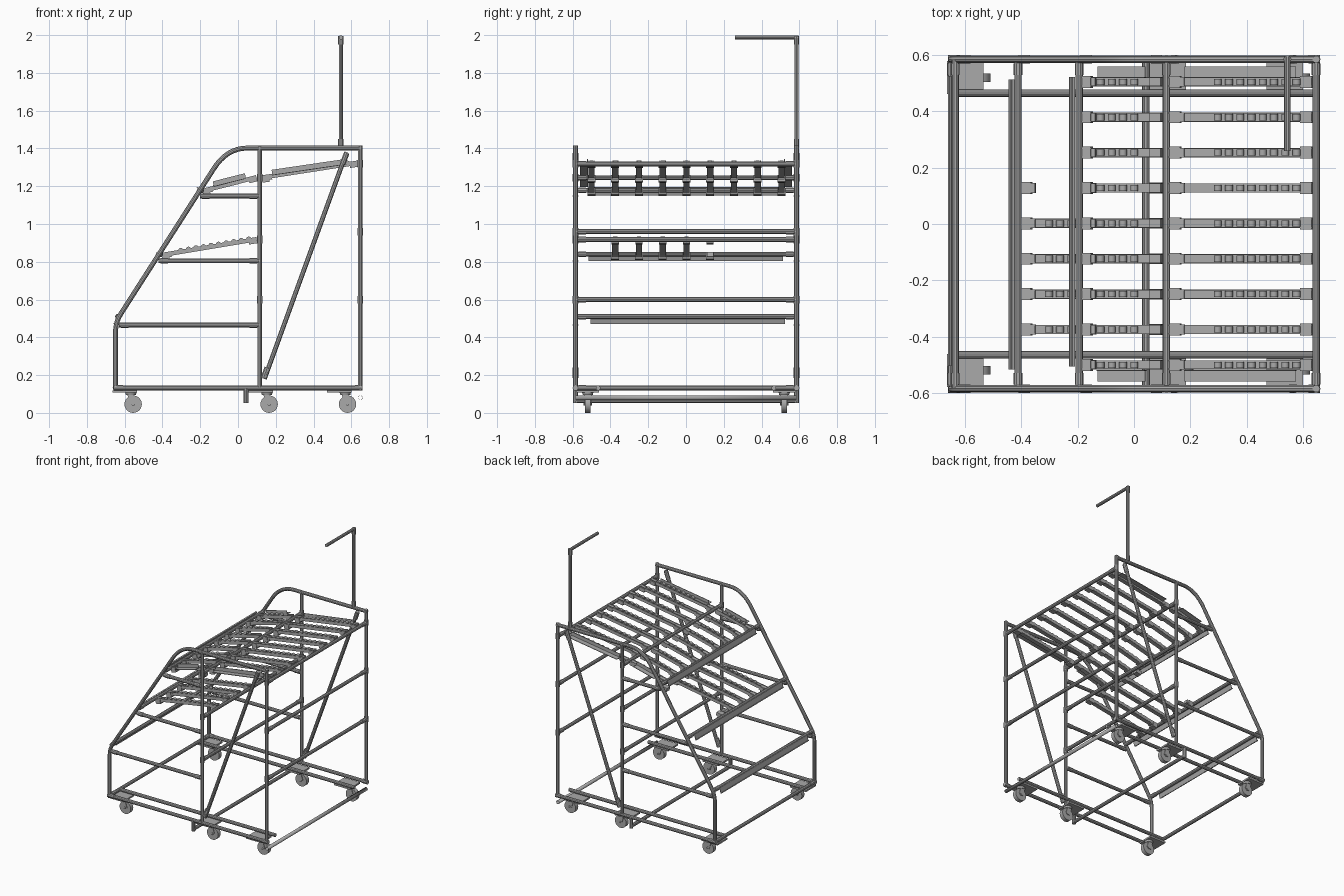
import bpy, bmesh, math
from mathutils import Vector, Matrix

cube = bpy.data.objects.get("Cube")
if cube:
    bpy.data.objects.remove(cube, do_unlink=True)

steel = bpy.data.materials.new("steel grey")
steel.use_nodes = True
GREY = (0.4, 0.4, 0.4, 1)
steel.diffuse_color = GREY
steel.node_tree.nodes["Principled BSDF"].inputs["Base Color"].default_value = GREY

W = 0.585   # half width of the side frames
R = 0.013   # tube radius


def finish(obj):
    bpy.ops.object.select_all(action='DESELECT')
    obj.select_set(True)
    bpy.context.view_layer.objects.active = obj
    if obj.type == 'CURVE':
        bpy.ops.object.convert(target='MESH')
        obj = bpy.context.object
    # Weld the caps and turn every face outward
    bm = bmesh.new()
    bm.from_mesh(obj.data)
    bmesh.ops.remove_doubles(bm, verts=bm.verts, dist=0.00001)
    bmesh.ops.recalc_face_normals(bm, faces=bm.faces)
    bm.to_mesh(obj.data)
    bm.free()
    obj.data.materials.clear()
    obj.data.materials.append(steel)
    bpy.ops.object.shade_smooth_by_angle(angle=math.radians(35))
    return obj


def tubes(name, paths, radius=R, caps=True):
    cu = bpy.data.curves.new(name, 'CURVE')
    cu.dimensions = '3D'
    cu.bevel_depth, cu.bevel_resolution, cu.use_fill_caps = radius, 3, caps
    for path in paths:
        sp = cu.splines.new('POLY')
        sp.points.add(len(path) - 1)
        for pt, co in zip(sp.points, path):
            pt.co = (*co, 1)
    obj = bpy.data.objects.new(name, cu)
    bpy.context.collection.objects.link(obj)
    return finish(obj)


def mesh(name, bm):
    me = bpy.data.meshes.new(name)
    bm.to_mesh(me)
    bm.free()
    obj = bpy.data.objects.new(name, me)
    bpy.context.collection.objects.link(obj)
    finish(obj)


def box(bm, center, size, tilt=0):
    m = Matrix.Translation(center) @ Matrix.Rotation(-tilt, 4, 'Y') @ Matrix.Diagonal((*size, 1))
    bmesh.ops.create_cube(bm, size=1, matrix=m)


def disc(bm, center, radius, width, sides=16):
    m = Matrix.Translation(center) @ Matrix.Rotation(math.pi / 2, 4, 'X')
    bmesh.ops.create_cone(bm, cap_ends=True, segments=sides, radius1=radius,
                          radius2=radius, depth=width, matrix=m)


def both(path):
    """The same x-z path on both side frames."""
    return [[(x, s * W, z) for x, z in path] for s in (-1, 1)]


def across(x, z):
    return [(x, -W, z), (x, W, z)]


def bend(a, b, c, n=8):
    a, b, c = Vector(a), Vector(b), Vector(c)
    return [tuple(a.lerp(b, i / n).lerp(b.lerp(c, i / n), i / n)) for i in range(n + 1)]


# Side frames
outline = ([(-0.648, 0.13)] + bend((-0.648, 0.43), (-0.648, 0.48), (-0.62, 0.525))
           + bend((-0.13, 1.29), (-0.06, 1.402), (0.05, 1.402)) + [(0.655, 1.402)])
tubes("side_frame", both(outline))
tubes("rear_post", both([(0.647, 0.12), (0.647, 1.415)]))
tubes("middle_post", both([(0.115, 0.13), (0.115, 1.41)]))
tubes("bottom_side_rail", both([(-0.655, 0.132), (0.655, 0.132)]))
tubes("diagonal_brace", both([(0.14, 0.18), (0.575, 1.38)]))
tubes("inner_bottom_rail", [[(-0.64, y, 0.132), (0.635, y, 0.132)] for y in (-0.465, 0.465)])
LEVELS = [(-0.63, 0.465), (-0.42, 0.805), (-0.2, 1.148)]
for x, z in LEVELS:
    tubes("side_shelf_rail", both([(x, z), (0.115, z)]))

# Cross bars
BARS = [(-0.648, 0.132), (-0.635, 0.51), (-0.412, 0.84), (-0.195, 1.178), (0.115, 0.6),
        (0.115, 0.918), (0.115, 1.245), (0.647, 0.6), (0.647, 0.96), (0.647, 1.318)]
tubes("cross_bar", [across(x, z) for x, z in BARS])
loose = tubes("loose_rear_bar", [across(0.647, 0.08)], caps=False)
loose.modifiers.new("wall", 'SOLIDIFY').thickness = 0.0015
tubes("foot_bar", [across(0.042, 0.065)])
tubes("foot_drop", both([(0.042, 0.052), (0.042, 0.132)]))

# Sleeve fittings at the joints
sleeves = []
for x, z in BARS:
    for s in (-1, 1):
        sleeves.append([(x, s * (W - 0.015), z), (x, s * (W - 0.055), z)])
        if x > 0:
            sleeves.append([(x, s * W, z - 0.02), (x, s * W, z + 0.02)])
for x, z in LEVELS:
    sleeves += both([(x + 0.01, z), (x + 0.05, z)]) + both([(0.06, z), (0.1, z)])
sleeves += both([(0.135, 0.185), (0.155, 0.24)]) + both([(0.555, 1.32), (0.575, 1.375)])
sleeves += both([(0.62, 0.132), (0.66, 0.132)]) + both([(-0.66, 0.132), (-0.61, 0.132)])
tubes("joint_sleeve", sleeves, 0.0155)

# Sign arm
tubes("sign_post", [[(0.545, W, 1.4), (0.545, W, 2 - R)]], 0.0115)
tubes("sign_arm", [[(0.545, W + 0.01, 1.988), (0.545, 0.26, 1.988)]], 0.0115)
tubes("sign_sleeve", [[(0.545, W, 1.41), (0.545, W, 1.45)], [(0.545, W, 1.95), (0.545, W, 1.995)]], 0.0145)


def track(name, start, end, rows, clip_rows, roll_from, roll_to, top_clip):
    """Roller channels running uphill between two cross bars."""
    (x0, z0), (x1, z1) = start, end
    tilt = math.atan2(z1 - z0, x1 - x0)
    length = math.hypot(x1 - x0, z1 - z0)
    bm = bmesh.new()
    at = lambda x, y, up: (x - up * math.sin(tilt), y, z0 + (x - x0) * math.tan(tilt) + up)
    mid = (x0 + x1) / 2
    for y in rows:
        box(bm, at(mid, y, 0), (length, 0.032, 0.004), tilt)
        for s in (-1, 1):
            box(bm, at(mid, y + s * 0.015, 0.01), (length, 0.003, 0.022), tilt)
        x = roll_from
        while x < roll_to:
            disc(bm, at(x, y, 0.016), 0.014, 0.022, 12)
            x += 0.04
    mesh(name, bm)
    bm = bmesh.new()
    for y in clip_rows:
        box(bm, at(x0 + 0.022, y, 0), (0.038, 0.042, 0.036), tilt)
        box(bm, at(x0 + 0.048, y, 0.004), (0.015, 0.034, 0.024), tilt)
        box(bm, at(x1 - 0.022, y, 0.002), (0.042, top_clip, 0.028), tilt)
    mesh(name + "_end_clip", bm)


ROWS = [0.505 - i * 0.1257 for i in range(9)]
track("front_upper_track", (-0.19, 1.165), (0.1, 1.238), ROWS, ROWS, -0.115, 0.04, 0.034)
track("rear_upper_track", (0.125, 1.236), (0.635, 1.315), ROWS, ROWS, 0.3, 0.59, 0.042)
track("lower_track", (-0.405, 0.826), (0.1, 0.91), ROWS[4:8], ROWS[3:8], -0.3, 0.08, 0.038)

# Side guides above the outer tracks
bm = bmesh.new()
for s in (-1, 1):
    for x0, z0, x1, z1 in ((-0.13, 1.21, 0.04, 1.253), (0.18, 1.271, 0.575, 1.329)):
        tilt = math.atan2(z1 - z0, x1 - x0)
        size = math.hypot(x1 - x0, z1 - z0)
        mid = Vector(((x0 + x1) / 2, s * 0.54, (z0 + z1) / 2))
        box(bm, mid + Vector((0, 0, -0.012)), (size, 0.04, 0.004), tilt)
        box(bm, mid + Vector((0, s * -0.019, 0.001)), (size, 0.004, 0.03), tilt)
mesh("side_guide", bm)

# Label strips on the front bars
bm = bmesh.new()
slope = 1.28
for x, z, y in ((-0.648, 0.492, 0.01), (-0.433, 0.826, -0.002), (-0.217, 1.172, 0.008)):
    box(bm, (x, y, z), (0.042, 1.03, 0.004), slope)
    for e in (-1, 1):
        off = Vector((math.cos(slope), 0, math.sin(slope))) * 0.02 * e
        box(bm, Vector((x - 0.003, y, z + 0.001)) + off, (0.004, 1.03, 0.009), slope)
mesh("label_strip", bm)

# Casters
for cx in (-0.555, 0.165, 0.58):
    for s in (-1, 1):
        y = s * 0.52
        plate, fork, wheel = bmesh.new(), bmesh.new(), bmesh.new()
        box(plate, (cx - 0.045, y, 0.113), (0.13, 0.118, 0.012))
        mesh("caster_plate", plate)
        bmesh.ops.create_cone(fork, cap_ends=True, segments=16, radius1=0.026, radius2=0.03,
                              depth=0.014, matrix=Matrix.Translation((cx - 0.012, y, 0.101)))
        for e in (-1, 1):
            box(fork, (cx - 0.006, y + e * 0.019, 0.073), (0.034, 0.004, 0.06), 0.3)
        disc(fork, (cx, y, 0.047), 0.009, 0.046, 10)
        mesh("caster_fork", fork)
        disc(wheel, (cx, y, 0.046), 0.046, 0.03, 24)
        mesh("caster_wheel", wheel)
